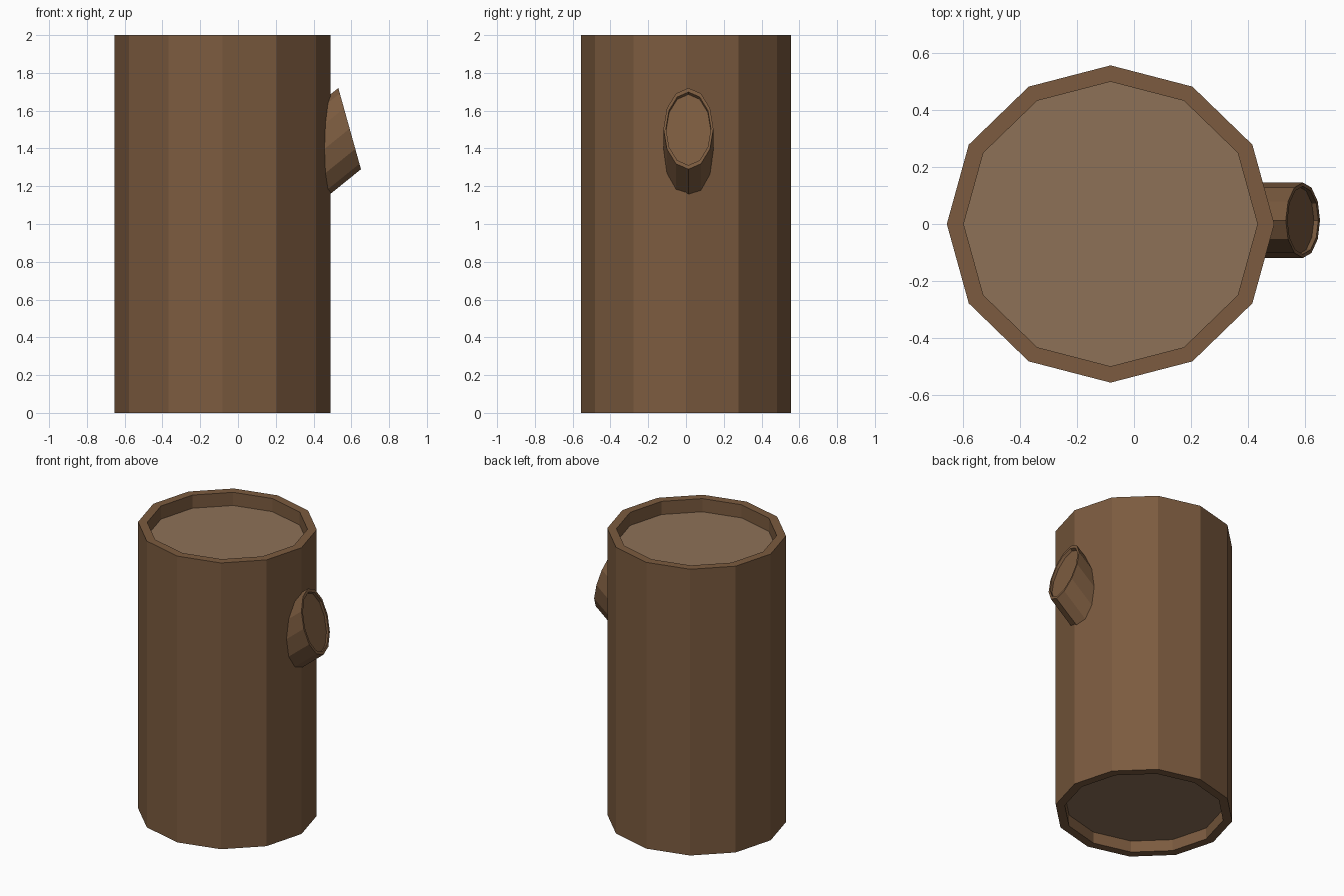
import bpy
from math import sin, cos, tau
from mathutils import Vector

if "Cube" in bpy.data.objects:
    bpy.data.objects.remove(bpy.data.objects["Cube"])

SIDES = 12


def material(name, rgb):
    m = bpy.data.materials.new(name)
    m.diffuse_color = (*rgb, 1)
    m.use_nodes = True
    m.node_tree.nodes["Principled BSDF"].inputs["Base Color"].default_value = m.diffuse_color
    return m


bark = material("bark", (0.20, 0.105, 0.05))
wood = material("cut_wood", (0.27, 0.165, 0.095))


def ring(centre, u, v, scale=1.0):
    """Twelve points of the ellipse spanned by the half-axes u and v."""
    return [centre + scale * (u * cos(tau * i / SIDES) + v * sin(tau * i / SIDES))
            for i in range(SIDES)]


def tube(name, rings, start_mat, end_mat):
    """Skin successive rings and close both ends with flat caps."""
    n = SIDES
    verts = [p for r in rings for p in r]
    faces = [(k * n + i, k * n + (i + 1) % n, (k + 1) * n + (i + 1) % n, (k + 1) * n + i)
             for k in range(len(rings) - 1) for i in range(n)]
    last = (len(rings) - 1) * n
    faces += [tuple(reversed(range(n))), tuple(range(last, last + n))]
    mesh = bpy.data.meshes.new(name)
    mesh.from_pydata(verts, [], faces)
    mesh.materials.append(bark)
    mesh.materials.append(wood)
    mesh.polygons[-2].material_index = start_mat
    mesh.polygons[-1].material_index = end_mat
    obj = bpy.data.objects.new(name, mesh)
    bpy.context.collection.objects.link(obj)
    return obj


# Trunk: upright log with a raised bark rim at both ends
u, v = Vector((0.573, 0, 0)), Vector((0, 0.555, 0))
profile = [(0.08, 0.897), (0, 0.897), (0, 1), (2, 1), (2, 0.897), (1.908, 0.897)]
tube("trunk", [ring(Vector((-0.082, 0, z)), u, v, s) for z, s in profile], 1, 1)

# Branch stub: slanted, obliquely cut, with a shallow recessed end
axis = Vector((0.78, 0, 0.63))
tip = Vector((0.591, 0.013, 1.505))
u, v = Vector((0, 0.132, 0)), Vector((-0.06, 0, 0.215))
profile = [(-0.32, 1), (0, 1), (0, 0.9), (-0.02, 0.9)]
tube("branch_stub", [ring(tip + axis * d, u, v, s) for d, s in profile], 0, 0)
